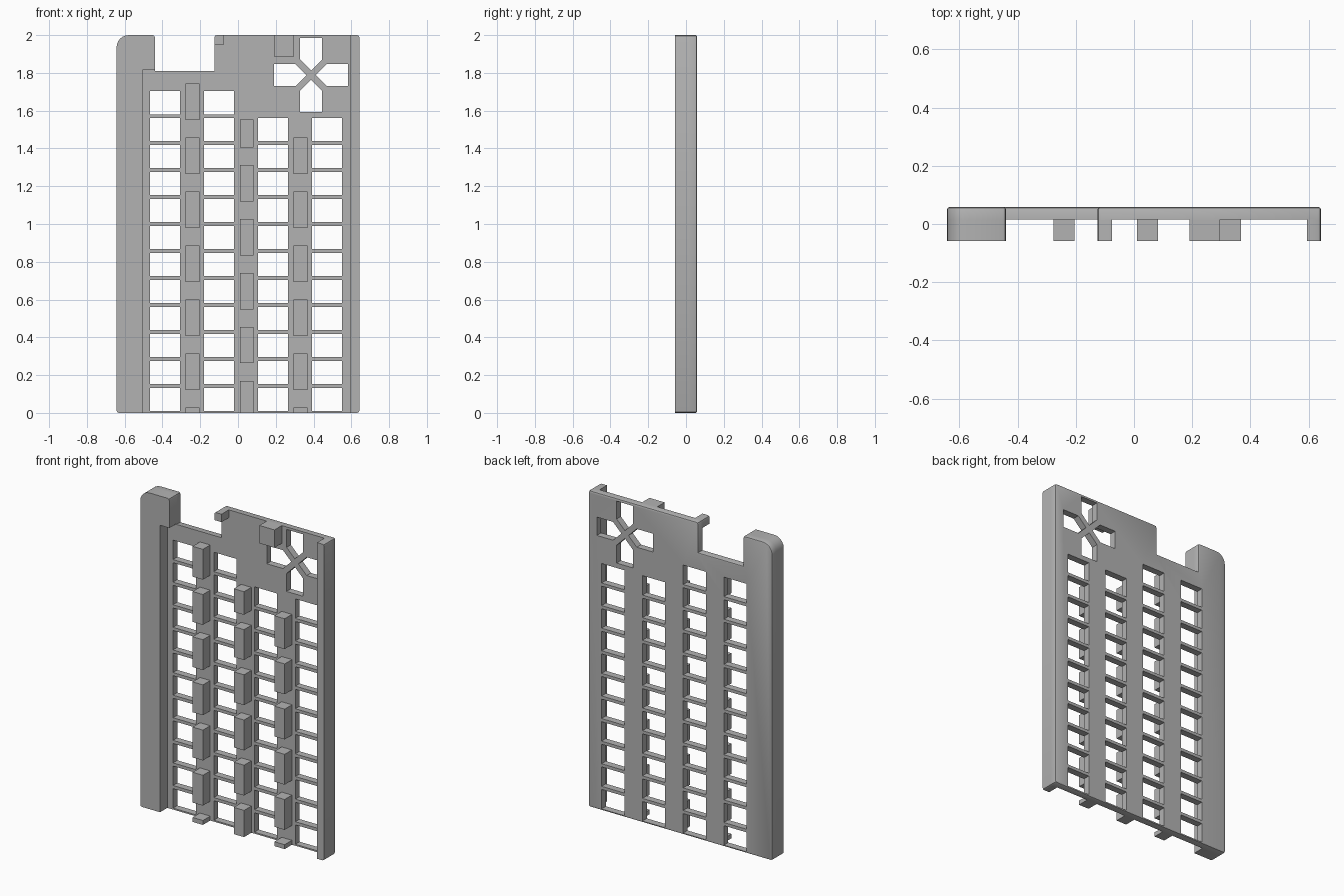
import bpy, bmesh, math
from mathutils import Vector

if "Cube" in bpy.data.objects:
    bpy.data.objects.remove(bpy.data.objects["Cube"])

FRONT, MID, BACK = -0.058, 0.015, 0.058   # depth levels
W, EDGE = 0.643, 0.008                    # half width, softened edge size
PITCH, ROW = 0.2858, 0.1429               # rib and window spacing

grey = bpy.data.materials.new("grey plastic")
grey.diffuse_color = (0.45, 0.45, 0.45, 1)
grey.use_nodes = True
grey.node_tree.nodes["Principled BSDF"].inputs["Base Color"].default_value = grey.diffuse_color


def outline(corners, steps=6):
    """Turn (x, z, radius) corners into a rounded 2D outline."""
    pts = []
    for i, (x, z, r) in enumerate(corners):
        p = Vector((x, z))
        if r == 0:
            pts.append(p)
            continue
        a = (Vector(corners[i - 1][:2]) - p).normalized()
        b = (Vector(corners[(i + 1) % len(corners)][:2]) - p).normalized()
        centre = p + (a + b) * r
        n = steps if r > 0.03 else 2
        for k in range(n + 1):
            t = math.pi / 2 * k / n
            pts.append(centre - b * r * math.cos(t) - a * r * math.sin(t))
    return pts


def rect(x0, x1, z0, z1):
    return [Vector(p) for p in ((x0, z0), (x1, z0), (x1, z1), (x0, z1))]


def prisms(name, shapes, y0, y1, soft_back=False):
    """Extrude front-view outlines from y0 to y1 into one object."""
    bm = bmesh.new()
    for pts in shapes:
        face = bm.faces.new([bm.verts.new((p.x, y0, p.y)) for p in pts])
        out = bmesh.ops.extrude_face_region(bm, geom=[face], use_keep_orig=True)
        for v in out["geom"]:
            if isinstance(v, bmesh.types.BMVert):
                v.co.y = y1
    bmesh.ops.recalc_face_normals(bm, faces=bm.faces)
    if soft_back:
        rim = [e for e in bm.edges if all(abs(v.co.y - y1) < 1e-5 for v in e.verts)]
        bmesh.ops.bevel(bm, geom=rim, offset=EDGE, segments=2, profile=0.5,
                        affect='EDGES', clamp_overlap=True)
    mesh = bpy.data.meshes.new(name)
    bm.to_mesh(mesh)
    bm.free()
    mesh.materials.append(grey)
    obj = bpy.data.objects.new(name, mesh)
    bpy.context.collection.objects.link(obj)
    return obj


# Back plate with the notch in its top edge
S = 0.012
plate = prisms("back_plate", [outline([
    (-W, 0, S), (W, 0, S), (W, 2, S), (-0.125, 2, S), (-0.125, 1.81, 0),
    (-0.44, 1.81, 0), (-0.44, 2, S), (-W, 2, 0.065)])], MID, BACK, True)

# Window grid: the two left columns have one extra row
holes = []
for x, first in ((-0.465, 0), (-0.18, 0), (0.105, 1), (0.391, 1)):
    for k in range(first, 12):
        top = 1.704 - ROW * k
        holes.append(rect(x, x + 0.159, top - 0.123, top))

# Four pointed openings that leave a diagonal cross
for q in range(4):
    c, s = round(math.cos(q * math.pi / 2)), round(math.sin(q * math.pi / 2))
    arm = ((0.025, 0), (0.083, -0.058), (0.196, -0.058), (0.196, 0.058), (0.083, 0.058))
    holes.append([Vector((0.387 + c * u - s * v, 1.788 + s * u + c * v)) for u, v in arm])

cutter = prisms("opening_cutter", holes, -0.1, 0.1)
cutter.hide_render = True
mod = plate.modifiers.new("openings", 'BOOLEAN')
mod.operation, mod.solver, mod.object = 'DIFFERENCE', 'EXACT', cutter
bpy.context.view_layer.objects.active = plate
bpy.ops.object.modifier_apply(modifier=mod.name)
bpy.data.objects.remove(cutter)

# Side rails
prisms("left_rail", [outline([
    (-W, 0, S), (-0.505, 0, 0), (-0.505, 1.815, 0), (-0.44, 1.815, 0),
    (-0.44, 2, S), (-W, 2, 0.065)])], FRONT, MID)
prisms("right_rail", [outline([
    (0.594, 0, 0), (W, 0, S), (W, 2, S), (0.594, 2, 0)])], FRONT, MID)

# Stops along the top edge
prisms("small_top_stop", [outline([
    (-0.125, 1.95, 0), (-0.075, 1.95, 0), (-0.075, 2, 0), (-0.125, 2, S)])], FRONT, MID)
prisms("large_top_stop", [rect(0.19, 0.296, 1.887, 2)], FRONT, MID)

# Spacer ribs between the window columns
for name, x, top, count in (("left_ribs", -0.277, 1.743, 7),
                            ("middle_ribs", 0.011, 1.598, 6),
                            ("right_ribs", 0.295, 1.457, 6)):
    shapes = []
    for k in range(count):
        z = top - PITCH * k
        shapes.append(rect(x, x + 0.072, max(0, z - 0.192), min(z, 1.552) if x == 0.011 else z))
    prisms(name, shapes, FRONT, MID)

# Smooth the rounded edges only
for obj in bpy.context.collection.objects:
    obj.select_set(True)
bpy.ops.object.shade_smooth_by_angle(angle=math.radians(30))
